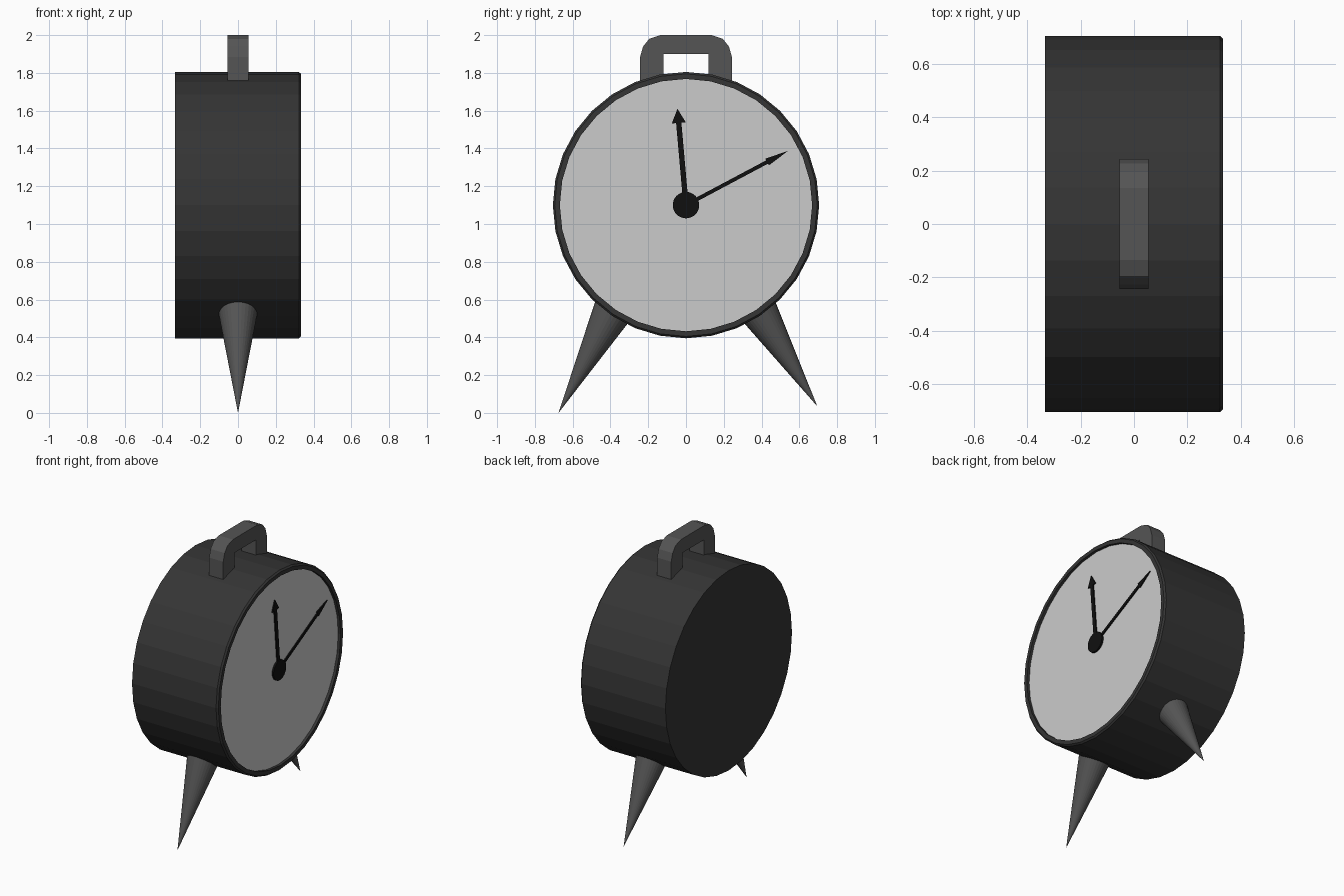
import bpy, bmesh, math
from mathutils import Vector

if "Cube" in bpy.data.objects:
    bpy.data.objects.remove(bpy.data.objects["Cube"])

CZ = 1.1      # height of the clock centre
SIDES = 32


def material(name, v):
    m = bpy.data.materials.new(name)
    m.diffuse_color = (v, v, v, 1)
    m.use_nodes = True
    m.node_tree.nodes["Principled BSDF"].inputs["Base Color"].default_value = m.diffuse_color
    return m


CASE, METAL = material("dark_case", 0.035), material("dark_metal", 0.09)
DIAL, BLACK = material("pale_dial", 0.6), material("black", 0.005)


def finish(name, bm, mat):
    bmesh.ops.recalc_face_normals(bm, faces=bm.faces)
    me = bpy.data.meshes.new(name)
    bm.to_mesh(me)
    bm.free()
    me.materials.append(mat)
    ob = bpy.data.objects.new(name, me)
    bpy.context.collection.objects.link(ob)
    return ob


def lathe(name, profile, mat):
    """Spin (x, radius) points round the clock axis; both ends are capped."""
    bm = bmesh.new()
    rings = []
    for x, r in profile:
        angles = [2 * math.pi * i / SIDES for i in range(SIDES)]
        rings.append([bm.verts.new((x, r * math.cos(a), CZ + r * math.sin(a))) for a in angles])
    for a, b in zip(rings, rings[1:]):
        for i in range(SIDES):
            j = (i + 1) % SIDES
            bm.faces.new((a[i], a[j], b[j], b[i]))
    bm.faces.new(rings[0])
    bm.faces.new(rings[-1])
    return finish(name, bm, mat)


def prism(name, outline, x0, x1, mat):
    """Extrude a (y, z) outline from x0 to x1."""
    bm = bmesh.new()
    face = bm.faces.new([bm.verts.new((x0, y, z)) for y, z in outline])
    new = bmesh.ops.extrude_face_region(bm, geom=[face])["geom"]
    verts = [g for g in new if isinstance(g, bmesh.types.BMVert)]
    bmesh.ops.translate(bm, verts=verts, vec=(x1 - x0, 0, 0))
    return finish(name, bm, mat)


def hand(name, tip, head, shaft_w, head_w, mat):
    """Arrow from the hub to a (y, z) tip."""
    d = Vector((tip[0], tip[1] - CZ))
    n, u = d.length, d.normalized()
    side = [(0, shaft_w), (n - head, shaft_w), (n - head, head_w)]
    pts = side + [(n, 0)] + [(t, -w) for t, w in reversed(side)]
    prism(name, [(u.x * t - u.y * w, CZ + u.y * t + u.x * w) for t, w in pts],
          0.313, 0.322, mat)


def leg(name, tip, lean):
    """Cone pointing down and outwards, its wide end buried in the case."""
    length = 0.64
    axis = Vector((0, math.cos(lean), math.sin(lean)))
    bm = bmesh.new()
    bmesh.ops.create_cone(bm, cap_ends=True, segments=SIDES, radius1=0.0, radius2=0.11,
                          depth=length)
    bmesh.ops.remove_doubles(bm, verts=bm.verts, dist=1e-5)
    rot = axis.to_track_quat('Z', 'Y').to_matrix()
    bmesh.ops.rotate(bm, verts=bm.verts, matrix=rot)
    bmesh.ops.translate(bm, verts=bm.verts,
                        vec=Vector((0, *tip)) + axis * length / 2)
    finish(name, bm, METAL)


# Case with a softened front rim and slightly sunken front
lathe("case", [(-0.333, 0.705), (0.322, 0.705), (0.333, 0.695),
               (0.333, 0.668), (0.308, 0.668)], CASE)
# Dial, hub and hands
lathe("dial", [(0.306, 0.668), (0.314, 0.668)], DIAL)
lathe("hub", [(0.312, 0.07), (0.327, 0.07)], BLACK)
hand("hour_hand", (-0.045, 1.61), 0.075, 0.014, 0.037, BLACK)
hand("minute_hand", (0.54, 1.387), 0.125, 0.01, 0.02, BLACK)

# Carrying handle: mirrored outline of an arch with rounded outer corners
half = [(0.12, 1.9), (0.12, 1.73), (0.243, 1.73), (0.243, 1.885),
        (0.227, 1.94), (0.195, 1.98), (0.135, 2.0)]
prism("handle", half + [(-y, z) for y, z in reversed(half)], -0.055, 0.055, METAL)

# Two splayed legs
leg("left_leg", (-0.675, 0.0), math.radians(62))
leg("right_leg", (0.695, 0.035), math.radians(121.6))
